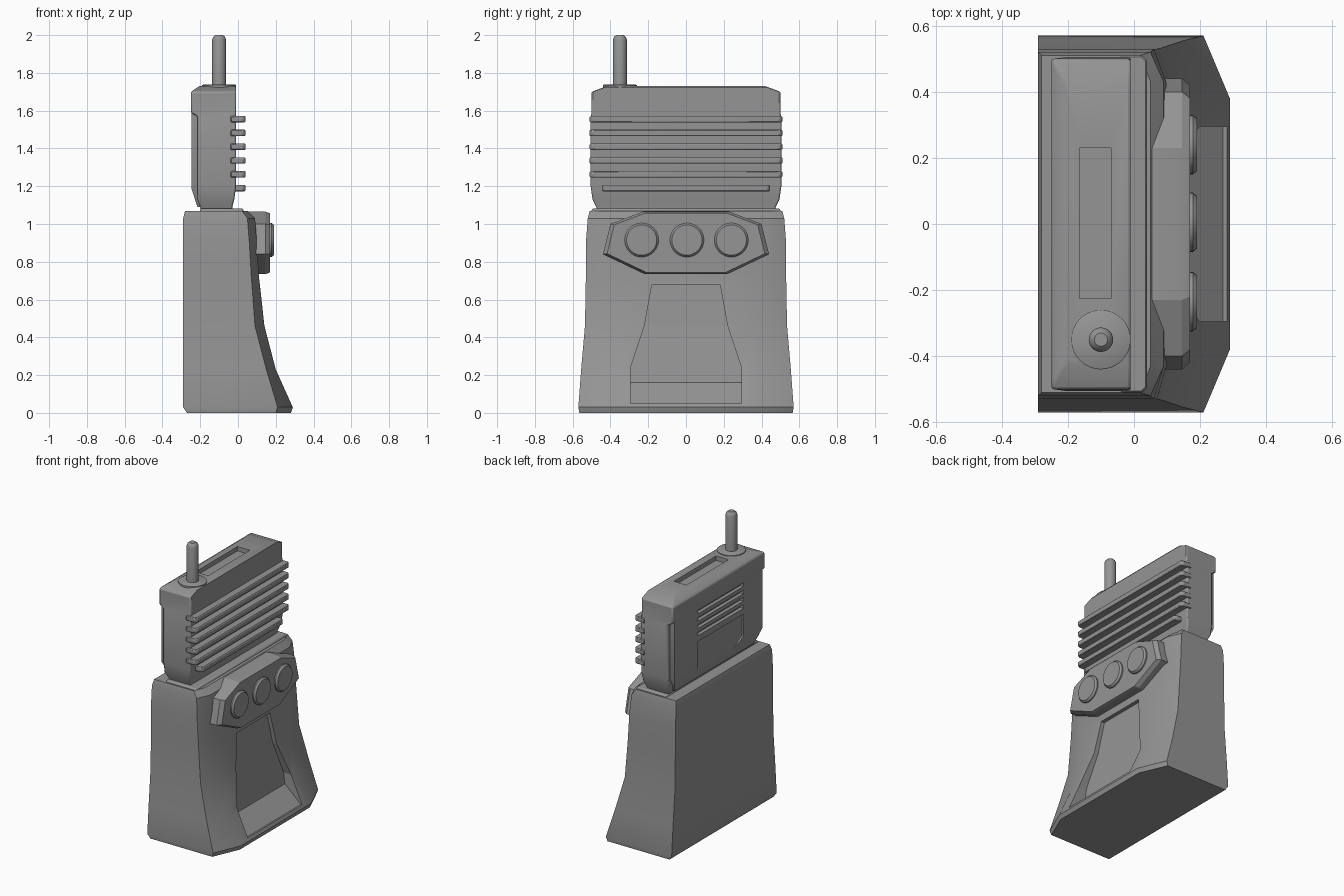
import bpy, bmesh, math
from mathutils import Matrix

old = bpy.data.objects.get("Cube")
if old:
    bpy.data.objects.remove(old, do_unlink=True)

grey = bpy.data.materials.new("plain grey")
grey.use_nodes = True
grey.diffuse_color = (0.3, 0.3, 0.3, 1)
grey.node_tree.nodes["Principled BSDF"].inputs["Base Color"].default_value = (0.3, 0.3, 0.3, 1)


def finish(name, bm):
    bmesh.ops.recalc_face_normals(bm, faces=bm.faces)
    mesh = bpy.data.meshes.new(name)
    bm.to_mesh(mesh)
    bm.free()
    mesh.materials.append(grey)
    ob = bpy.data.objects.new(name, mesh)
    bpy.context.collection.objects.link(ob)
    return ob


def loft(name, rings):
    """Skin a stack of equal-length rings and cap both ends."""
    bm = bmesh.new()
    loops = [[bm.verts.new(p) for p in ring] for ring in rings]
    n = len(loops[0])
    for a, b in zip(loops, loops[1:]):
        for i in range(n):
            j = (i + 1) % n
            bm.faces.new((a[i], a[j], b[j], b[i]))
    bm.faces.new(loops[0])
    bm.faces.new(loops[-1])
    return finish(name, bm)


def slab(name, rows):
    """Loft rectangles given as (z, back x, front x, half width)."""
    return loft(name, [[(a, -w, z), (b, -w, z), (b, w, z), (a, w, z)] for z, a, b, w in rows])


def box(name, x0, x1, y0, y1, z0, z1):
    return loft(name, [[(x0, y0, z), (x1, y0, z), (x1, y1, z), (x0, y1, z)] for z in (z0, z1)])


def lathe(name, profile, matrix, sides=32):
    """Loft circles given as (radius, height) along the matrix z axis."""
    rings = []
    for r, h in profile:
        rings.append([(r * math.cos(math.tau * i / sides), r * math.sin(math.tau * i / sides), h)
                      for i in range(sides)])
    ob = loft(name, rings)
    ob.data.transform(matrix)
    return ob


def bevel(ob, width, segments=2):
    mod = ob.modifiers.new("soft edges", 'BEVEL')
    mod.width = width
    mod.segments = segments
    mod.limit_method = 'ANGLE'
    mod.angle_limit = math.radians(35)


def cut(ob, cutter):
    mod = ob.modifiers.new("cut", 'BOOLEAN')
    mod.operation = 'DIFFERENCE'
    mod.solver = 'EXACT'
    mod.object = cutter
    cutter.hide_render = True
    cutter.hide_viewport = True
    cutter.display_type = 'WIRE'


def smooth(ob, angle=35):
    bpy.ops.object.select_all(action='DESELECT')
    ob.select_set(True)
    bpy.context.view_layer.objects.active = ob
    bpy.ops.object.shade_smooth_by_angle(angle=math.radians(angle))


# Flared charger base: z, back x, corner x, front x, half width, half front width
base_rows = [
    (0.00, -0.27, 0.20, 0.28, 0.565, 0.38),
    (0.03, -0.29, 0.21, 0.29, 0.57, 0.38),
    (0.23, -0.29, 0.15, 0.20, 0.555, 0.38),
    (0.46, -0.29, 0.09, 0.14, 0.535, 0.38),
    (0.73, -0.29, 0.07, 0.11, 0.53, 0.40),
    (0.90, -0.29, 0.06, 0.10, 0.53, 0.42),
    (1.03, -0.29, 0.05, 0.09, 0.52, 0.43),
    (1.07, -0.28, 0.02, 0.05, 0.51, 0.43),
]
base = loft("charger_base", [
    [(a, -w, z), (c, -w, z), (f, -v, z), (f, v, z), (c, w, z), (a, w, z)]
    for z, a, c, f, w, v in base_rows])

# Tapered front recess with a sloping lower ledge
cut(base, slab("recess_cutter", [
    (0.05, 0.27, 0.5, 0.295), (0.16, 0.15, 0.5, 0.295), (0.235, 0.14, 0.5, 0.295),
    (0.46, 0.11, 0.5, 0.22), (0.68, 0.09, 0.5, 0.18)]))
smooth(base)

# Raised rim around the socket
rim = box("socket_rim", -0.20, 0.03, -0.50, 0.50, 1.03, 1.082)
bevel(rim, 0.01)
smooth(rim)

# Button panel with a bevelled front
half = [(0.23, 1.065), (0.40, 1.00), (0.44, 0.84), (0.22, 0.735)]
outline = half + [(-y, z) for y, z in reversed(half)]
panel = loft("button_panel", [
    [(x, y * s, 0.905 + (z - 0.905) * s) for y, z in outline]
    for x, s in ((0.05, 1), (0.145, 1), (0.17, 0.95))])
smooth(panel, 20)

# Three round buttons
for i, y in enumerate((-0.235, 0.005, 0.24)):
    place = Matrix.Translation((0.16, y, 0.915)) @ Matrix.Rotation(math.pi / 2, 4, 'Y')
    button = lathe("button_%d" % (i + 1), [(0.09, 0), (0.09, 0.018), (0.08, 0.03)], place)
    smooth(button)

# Handset body
body = slab("handset_body", [
    (1.05, -0.19, -0.03, 0.465), (1.09, -0.20, -0.03, 0.475), (1.13, -0.215, -0.02, 0.495),
    (1.20, -0.215, -0.01, 0.505), (1.57, -0.215, -0.01, 0.505), (1.59, -0.25, -0.01, 0.50),
    (1.70, -0.25, -0.01, 0.50), (1.73, -0.205, -0.01, 0.42)])
bevel(body, 0.008)
cut(body, box("top_slot_cutter", -0.165, -0.07, -0.225, 0.23, 1.70, 1.8))
smooth(body)

# Back plate with vent slots and a shallow pocket
plate = slab("handset_back_plate", [
    (1.09, -0.215, -0.15, 0.43), (1.19, -0.247, -0.15, 0.48), (1.60, -0.247, -0.15, 0.48)])
for i in range(4):
    z = 1.40 + i * 0.05
    cut(plate, box("vent_cutter_%d" % (i + 1), -0.4, -0.222, -0.27, 0.22, z, z + 0.025))
cut(plate, loft("pocket_cutter", [
    [(x, 0.22, 1.36), (x, 0.22, 1.00), (x, -0.18, 1.00), (x, -0.18, 1.16), (x, -0.27, 1.21),
     (x, -0.27, 1.36)] for x in (-0.4, -0.235)]))
smooth(plate)

# Cooling ribs wrapping the front of the handset
for i in range(6):
    z = 1.19 + i * 0.073
    w = 0.445 if i == 0 else 0.51
    rib = loft("rib_%d" % (i + 1), [
        [(-0.04, -w, h), (0.025, -w, h), (0.04, 0.015 - w, h),
         (0.04, w - 0.015, h), (0.025, w, h), (-0.04, w, h)] for h in (z - 0.017, z + 0.017)])
    bevel(rib, 0.005, 1)
    smooth(rib)

# Antenna and its collar
spot = Matrix.Translation((-0.10, -0.35, 0))
smooth(lathe("antenna_collar", [(0.09, 1.70), (0.09, 1.735), (0.085, 1.738)], spot))
smooth(lathe("antenna", [(0.037, 1.72), (0.037, 1.975), (0.032, 1.99), (0.02, 2.0)], spot, 24))
